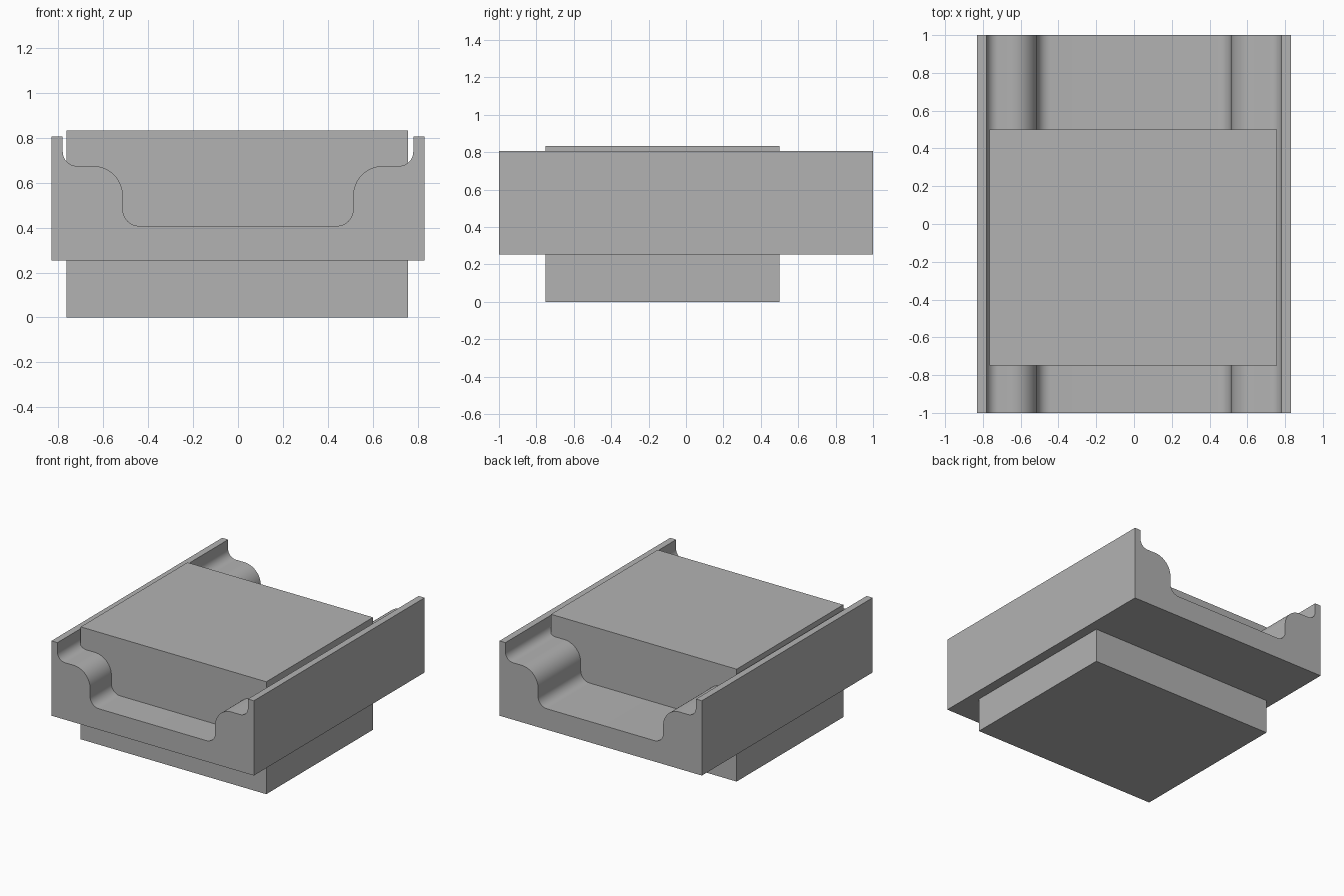
import bpy, bmesh, math

if "Cube" in bpy.data.objects:
    bpy.data.objects.remove(bpy.data.objects["Cube"])

grey = bpy.data.materials.new("plain grey")
grey.diffuse_color = (0.448, 0.448, 0.448, 1)
grey.use_nodes = True
grey.node_tree.nodes["Principled BSDF"].inputs["Base Color"].default_value = grey.diffuse_color


def finish(name, bm):
    bmesh.ops.recalc_face_normals(bm, faces=bm.faces[:])
    mesh = bpy.data.meshes.new(name)
    bm.to_mesh(mesh)
    bm.free()
    mesh.materials.append(grey)
    obj = bpy.data.objects.new(name, mesh)
    bpy.context.collection.objects.link(obj)
    return obj


def arc(cx, cz, rx, rz, start, end, steps=10):
    """Points on an elliptical arc, angles in degrees."""
    angles = [math.radians(start + (end - start) * i / steps) for i in range(steps + 1)]
    return [(cx + rx * math.cos(a), cz + rz * math.sin(a)) for a in angles]


# Right half of the channel profile, from outer bottom corner to trough floor
half = [(0.83, 0.253), (0.83, 0.807), (0.781, 0.807)]
half += arc(0.718, 0.738, 0.063, 0.063, 0, -90)       # fillet under the lip
half += arc(0.647, 0.541, 0.134, 0.134, 90, 180, 16)  # rounded shoulder
half += arc(0.441, 0.48, 0.072, 0.072, 0, -90)        # fillet at the trough floor
profile = half + [(-x, z) for x, z in reversed(half)]

# Channel: mirrored profile extruded from front to back
bm = bmesh.new()
face = bm.faces.new([bm.verts.new((x, -1, z)) for x, z in profile])
ext = bmesh.ops.extrude_face_region(bm, geom=[face])
bmesh.ops.translate(bm, vec=(0, 2, 0),
                    verts=[v for v in ext["geom"] if isinstance(v, bmesh.types.BMVert)])
channel = finish("channel", bm)

# Block passing through the channel
bm = bmesh.new()
bmesh.ops.create_cube(bm, size=1)
bmesh.ops.scale(bm, vec=(1.522, 1.25, 0.833), verts=bm.verts)
bmesh.ops.translate(bm, vec=(-0.004, -0.125, 0.4165), verts=bm.verts)
finish("block", bm)

# Smooth the curved strips, keep the corners sharp
bpy.ops.object.select_all(action="DESELECT")
channel.select_set(True)
bpy.context.view_layer.objects.active = channel
bpy.ops.object.shade_smooth_by_angle(angle=math.radians(30))
